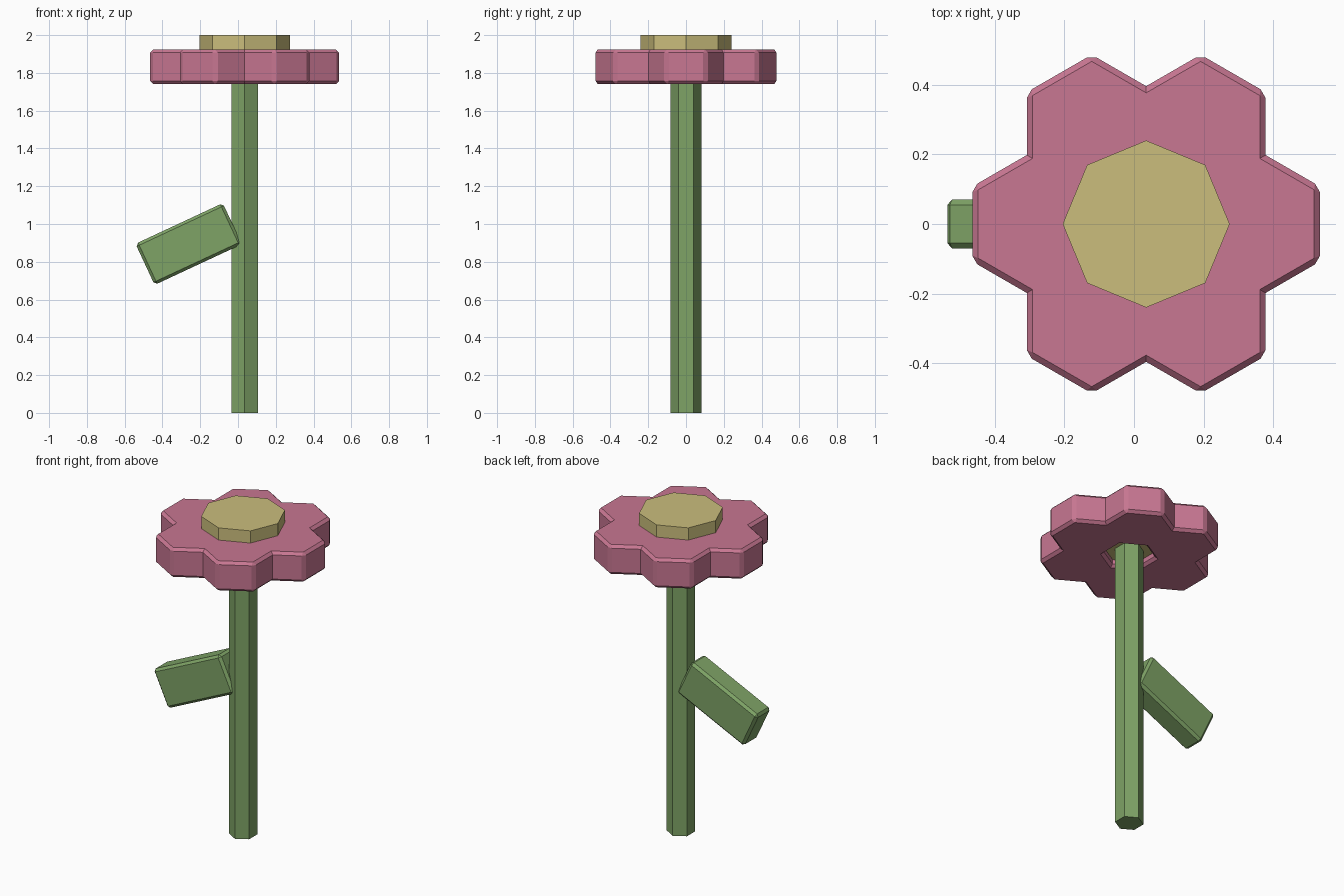
import bpy, bmesh, math
from mathutils import Matrix, Vector

if "Cube" in bpy.data.objects:
    bpy.data.objects.remove(bpy.data.objects["Cube"])

CX = 0.035  # flower axis


def material(name, rgb):
    m = bpy.data.materials.new(name)
    m.diffuse_color = (*rgb, 1)
    m.use_nodes = True
    m.node_tree.nodes["Principled BSDF"].inputs["Base Color"].default_value = m.diffuse_color
    return m


pink = material("petal pink", (0.578, 0.184, 0.287))
green = material("stem green", (0.209, 0.366, 0.133))
yellow = material("centre yellow", (0.597, 0.515, 0.202))


def finish(name, bm, mat, location, tilt=0.0):
    bmesh.ops.recalc_face_normals(bm, faces=bm.faces)
    me = bpy.data.meshes.new(name)
    bm.to_mesh(me)
    bm.free()
    me.materials.append(mat)
    ob = bpy.data.objects.new(name, me)
    ob.location = location
    ob.rotation_euler = (0, tilt, 0)
    bpy.context.collection.objects.link(ob)
    return ob


def prism(sides, radius, z0, z1, x=0.0):
    """Upright prism with one corner on the +y axis."""
    bm = bmesh.new()
    ring = [bm.verts.new((x + radius * math.sin(a), radius * math.cos(a), z0))
            for a in (math.tau * i / sides for i in range(sides))]
    base = bm.faces.new(ring)
    top = bmesh.ops.extrude_face_region(bm, geom=[base])["geom"]
    bmesh.ops.translate(bm, vec=(0, 0, z1 - z0),
                        verts=[v for v in top if isinstance(v, bmesh.types.BMVert)])
    bmesh.ops.recalc_face_normals(bm, faces=bm.faces)
    return bm


def chamfer(bm, width):
    bmesh.ops.bevel(bm, geom=bm.edges[:], offset=width, offset_type='OFFSET',
                    segments=1, profile=0.5, affect='EDGES')


# Stem and flower centre
finish("stem", prism(6, 0.081, 0, 1.83), green, (CX, 0, 0))
finish("flower_centre", prism(8, 0.24, 1.785, 2.0), yellow, (CX, 0, 0))

# Petals: one chamfered hexagon trimmed to a 60 degree wedge, repeated in a ring
bm = prism(6, 0.2155, 1.74, 1.924, x=0.313)
chamfer(bm, 0.0167)
for side in (1, -1):
    normal = Vector((-math.sin(math.pi / 6), side * math.cos(math.pi / 6), 0))
    bmesh.ops.bisect_plane(bm, geom=bm.verts[:] + bm.edges[:] + bm.faces[:], dist=1e-5,
                           plane_co=(0, 0, 0), plane_no=normal, clear_outer=True)
wedge = bm.verts[:] + bm.edges[:] + bm.faces[:]
for i in range(1, 6):
    copy = bmesh.ops.duplicate(bm, geom=wedge)["geom"]
    bmesh.ops.rotate(bm, cent=(0, 0, 0), matrix=Matrix.Rotation(i * math.pi / 3, 3, 'Z'),
                     verts=[v for v in copy if isinstance(v, bmesh.types.BMVert)])
bmesh.ops.remove_doubles(bm, verts=bm.verts[:], dist=1e-4)
finish("petals", bm, pink, (CX, 0, 0))

# Leaf: chamfered block sloping down and away from the stem
bm = bmesh.new()
bmesh.ops.create_cube(bm, size=1)
bmesh.ops.scale(bm, vec=(0.51, 0.14, 0.24), verts=bm.verts[:])
chamfer(bm, 0.015)
finish("leaf", bm, green, (-0.261, 0, 0.894), tilt=-math.radians(25))
